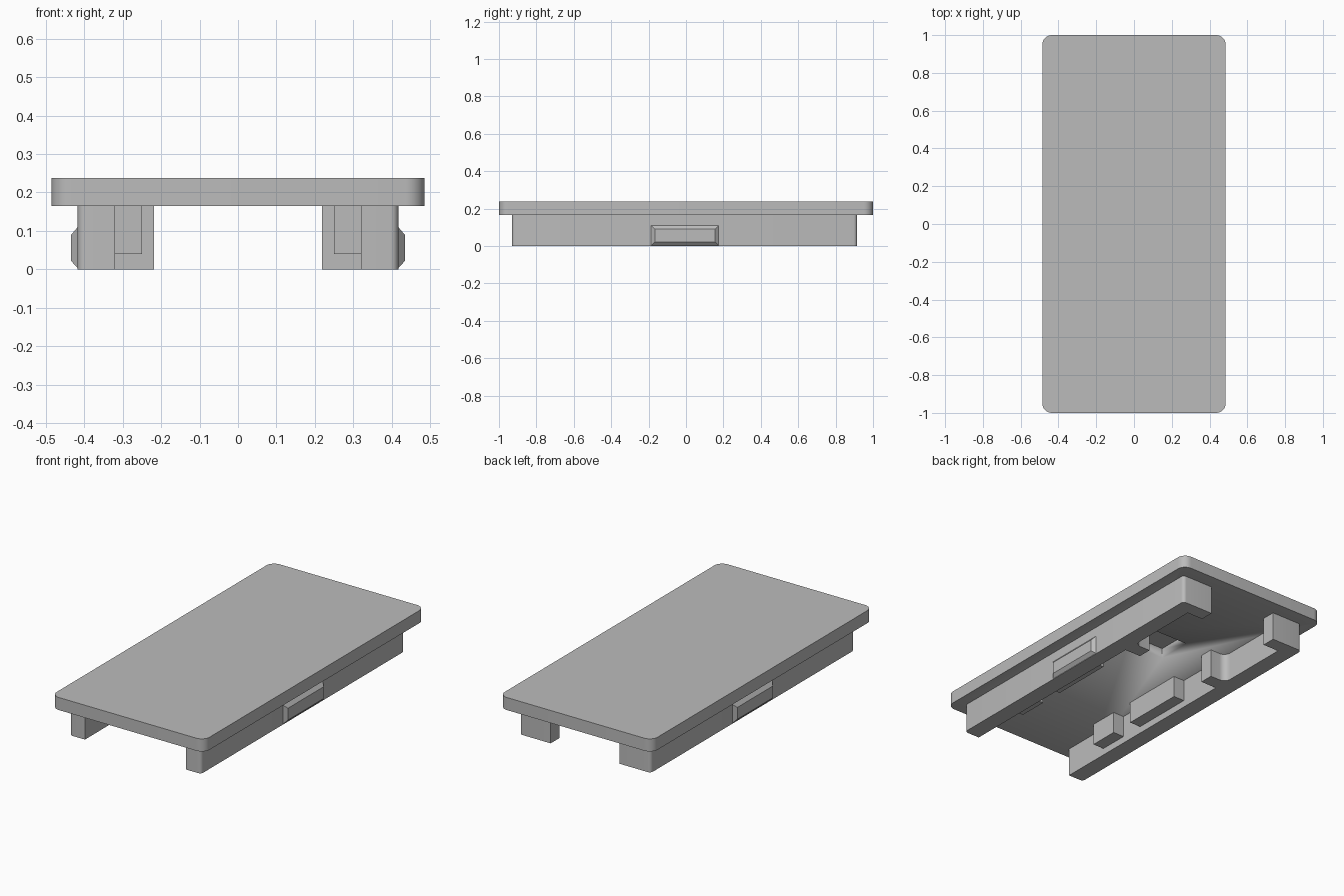
import bpy, bmesh
from math import cos, sin, radians

cube = bpy.data.objects.get("Cube")
if cube:
    bpy.data.objects.remove(cube, do_unlink=True)

grey = bpy.data.materials.new("plain grey")
grey.use_nodes = True
grey.diffuse_color = (0.5, 0.5, 0.5, 1)
grey.node_tree.nodes["Principled BSDF"].inputs["Base Color"].default_value = (0.5, 0.5, 0.5, 1)

PLATE_Z, TOP_Z = 0.165, 0.237


def arc(cx, cy, r, start, end, steps=8):
    angles = [radians(start + (end - start) * i / steps) for i in range(steps + 1)]
    return [(cx + r * cos(a), cy + r * sin(a)) for a in angles]


def finish(name, bm, mirrored):
    bmesh.ops.recalc_face_normals(bm, faces=bm.faces)
    mesh = bpy.data.meshes.new(name)
    bm.to_mesh(mesh)
    bm.free()
    mesh.materials.append(grey)
    obj = bpy.data.objects.new(name, mesh)
    bpy.context.collection.objects.link(obj)
    bpy.ops.object.select_all(action="DESELECT")
    obj.select_set(True)
    bpy.context.view_layer.objects.active = obj
    bpy.ops.object.shade_smooth_by_angle(angle=radians(30))
    if mirrored:
        obj.modifiers.new("both sides", "MIRROR")
    return obj


def prism(name, outline, z0, z1, mirrored=False):
    bm = bmesh.new()
    face = bm.faces.new([bm.verts.new((x, y, z0)) for x, y in outline])
    top = bmesh.ops.extrude_face_region(bm, geom=[face])["geom"]
    for v in top:
        if isinstance(v, bmesh.types.BMVert):
            v.co.z = z1
    return finish(name, bm, mirrored)


def rect(x0, x1, y0, y1):
    return [(x0, y0), (x1, y0), (x1, y1), (x0, y1)]


# Cover plate with rounded corners
r, w, d = 0.05, 0.485, 1.0
outline = (arc(w - r, r - d, r, -90, 0) + arc(w - r, d - r, r, 0, 90)
           + arc(r - w, d - r, r, 90, 180) + arc(r - w, r - d, r, 180, 270))
plate = prism("cover_plate", outline, PLATE_Z, TOP_Z)

# Blind pocket in the underside of the plate
cutter = prism("pocket_cutter", rect(-0.07, 0.17, 0.155, 0.355), 0.1, 0.222)
cutter.hide_render = True
cutter.hide_set(True)
cut = plate.modifiers.new("pocket", "BOOLEAN")
cut.operation = "DIFFERENCE"
cut.solver = "EXACT"
cut.object = cutter

# Side rails, each with an end tab and a filleted inner tab
rail = ([(0.32, -0.93)] + arc(0.397, -0.91, 0.02, -90, 0, 5)
        + arc(0.397, 0.895, 0.02, 0, 90, 5)
        + [(0.218, 0.915), (0.218, 0.835), (0.32, 0.835)]
        + arc(0.28, 0.43, 0.04, 0, -90)
        + [(0.218, 0.39), (0.218, 0.31), (0.32, 0.31)])
prism("side_rails", rail, 0, PLATE_Z, True)

# Shorter support blocks on the inner faces
prism("front_blocks", rect(0.25, 0.32, -0.64, -0.47), 0.04, PLATE_Z, True)
prism("middle_blocks", rect(0.25, 0.32, -0.33, 0.04), 0.04, PLATE_Z, True)

# Bevelled snap catches on the outer faces
bm = bmesh.new()
rings = []
for x, y0, y1, z0, z1 in ((0.417, -0.187, 0.175, 0.003, 0.11),
                          (0.434, -0.167, 0.155, 0.022, 0.09)):
    rings.append([bm.verts.new((x, y, z))
                  for y, z in ((y0, z0), (y1, z0), (y1, z1), (y0, z1))])
for ring in rings:
    bm.faces.new(ring)
for i in range(4):
    j = (i + 1) % 4
    bm.faces.new((rings[0][i], rings[0][j], rings[1][j], rings[1][i]))
finish("snap_catches", bm, True)
